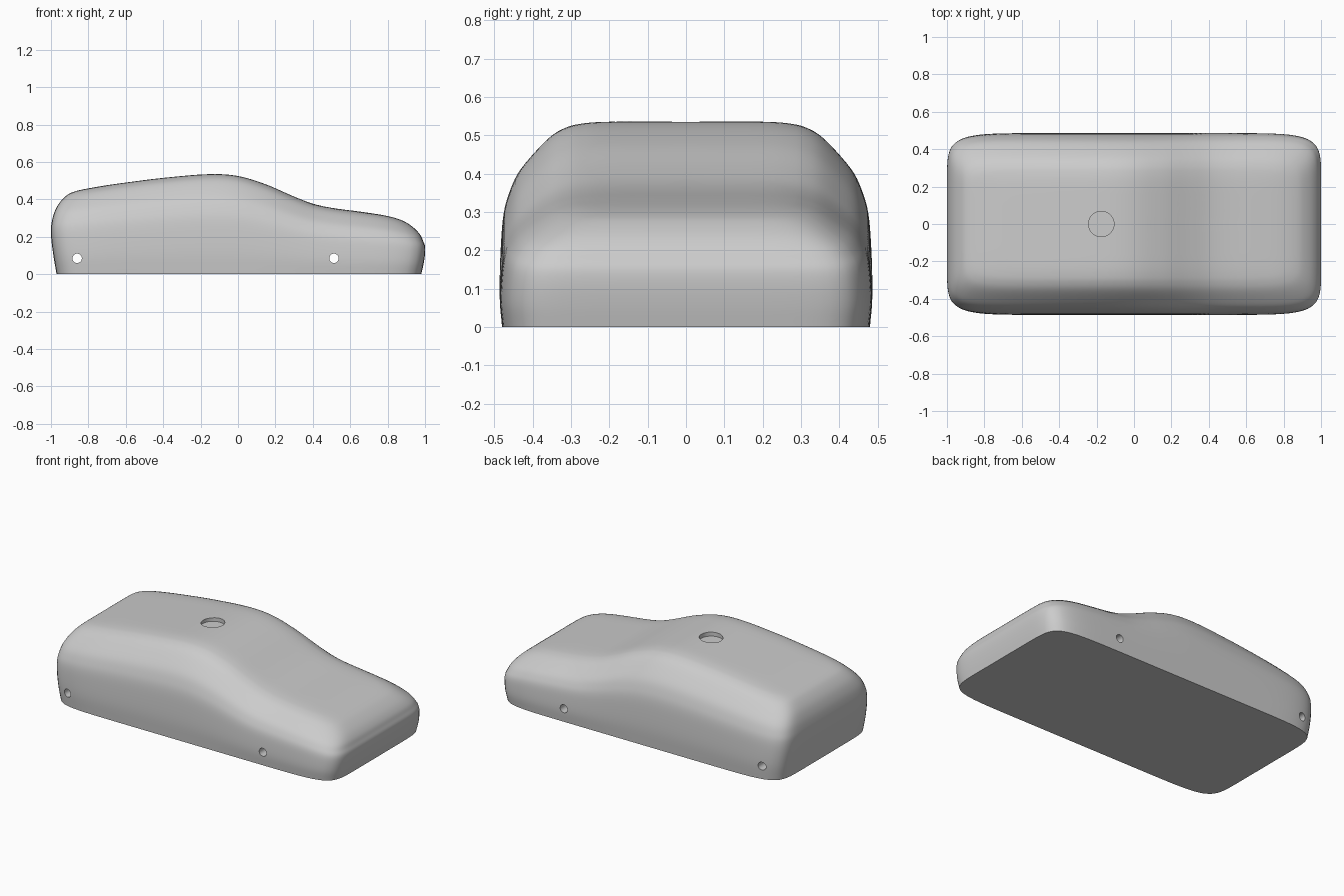
import bpy, bmesh, math

cube = bpy.data.objects.get("Cube")
if cube:
    bpy.data.objects.remove(cube, do_unlink=True)

body_grey = bpy.data.materials.new("body grey")
body_grey.use_nodes = True
colour = (0.6, 0.6, 0.6, 1)
body_grey.diffuse_color = colour
body_grey.node_tree.nodes["Principled BSDF"].inputs["Base Color"].default_value = colour


def curve(points, t):
    """Smooth curve through (position, value) points."""
    last = len(points) - 1
    t = min(max(t, points[0][0]), points[last][0])
    i = next((k for k in range(last) if t <= points[k + 1][0]), last - 1)

    def slope(k):
        a, b = points[max(k - 1, 0)], points[min(k + 1, last)]
        return (b[1] - a[1]) / (b[0] - a[0])

    (x0, v0), (x1, v1) = points[i], points[i + 1]
    w = x1 - x0
    s = (t - x0) / w
    return (v0 * (1 + 2 * s) * (1 - s) ** 2 + v1 * s * s * (3 - 2 * s)
            + w * slope(i) * s * (1 - s) ** 2 - w * slope(i + 1) * s * s * (1 - s))


# Roof and hood line along the length
ROOF = [(-1, .435), (-.8, .462), (-.6, .49), (-.4, .515), (-.15, .535), (0, .525),
        (.15, .48), (.3, .415), (.4, .377), (.5, .355), (.65, .335), (.8, .314), (1, .27)]

# Shell levels: share of roof height, half width, tail end, nose end
LEVELS = [(0, .48, .97, .98), (.2, .486, .985, .992), (.4, .483, .997, 1),
          (.55, .476, 1, 1), (.65, .462, .995, .99), (.75, .438, .983, .977),
          (.85, .395, .96, .95), (.93, .352, .925, .91), (.97, .315, .89, .87),
          (.99, .275, .83, .8), (1, .2, .7, .65), (1, 0, .6, .55)]
TRACKS = [[(i, level[k]) for i, level in enumerate(LEVELS)] for k in range(4)]
STEPS = 4
ALONG, ACROSS = 72, 36


def outline():
    """Unit rounded rectangle, evenly walked around its edge."""
    square = [(2 * i / ALONG - 1, -1) for i in range(ALONG)]
    square += [(1, 2 * i / ACROSS - 1) for i in range(ACROSS)]
    square += [(-x, -y) for x, y in square]
    n = 10
    return [(x / r, y / r) for x, y in square
            for r in [(abs(x) ** n + abs(y) ** n) ** (1 / n)]]


# Body shell lofted from the floor to the roof
bm = bmesh.new()
shape = outline()
rings = []
for row in range((len(LEVELS) - 1) * STEPS + 1):
    share, half, tail, nose = (curve(track, row / STEPS) for track in TRACKS)
    ring = []
    for u, v in shape:
        x = u * (nose if u > 0 else tail)
        ring.append(bm.verts.new((x, v * half, min(share, 1) * curve(ROOF, x))))
    rings.append(ring)
count = len(shape)
for low, high in zip(rings, rings[1:]):
    for i in range(count):
        j = (i + 1) % count
        bm.faces.new((low[i], low[j], high[j], high[i]))
bm.faces.new(rings[0][::-1])
bmesh.ops.remove_doubles(bm, verts=bm.verts, dist=1e-5)
bmesh.ops.recalc_face_normals(bm, faces=bm.faces)
mesh = bpy.data.meshes.new("car_body")
bm.to_mesh(mesh)
bm.free()
mesh.materials.append(body_grey)
body = bpy.data.objects.new("car_body", mesh)
bpy.context.collection.objects.link(body)


def drill(name, radius, depth, location, rotation=(0, 0, 0)):
    bpy.ops.mesh.primitive_cylinder_add(vertices=48, radius=radius, depth=depth,
                                        location=location, rotation=rotation)
    cutter = bpy.context.object
    cutter.name = name
    cutter.hide_render = True
    cutter.data.materials.append(body_grey)
    mod = body.modifiers.new(name, 'BOOLEAN')
    mod.operation = 'DIFFERENCE'
    mod.solver = 'EXACT'
    mod.object = cutter
    bpy.ops.object.select_all(action='DESELECT')
    body.select_set(True)
    bpy.context.view_layer.objects.active = body
    bpy.ops.object.modifier_apply(modifier=name)
    bpy.data.objects.remove(cutter, do_unlink=True)


# Axle holes right through the body, and a shallow round recess in the roof
for name, x in (("rear_axle_hole", -.86), ("front_axle_hole", .513)):
    drill(name, .025, 1.2, (x, 0, .085), (math.pi / 2, 0, 0))
drill("roof_recess", .068, .2, (-.175, 0, .61))

bpy.ops.object.shade_smooth_by_angle(angle=math.radians(35))
